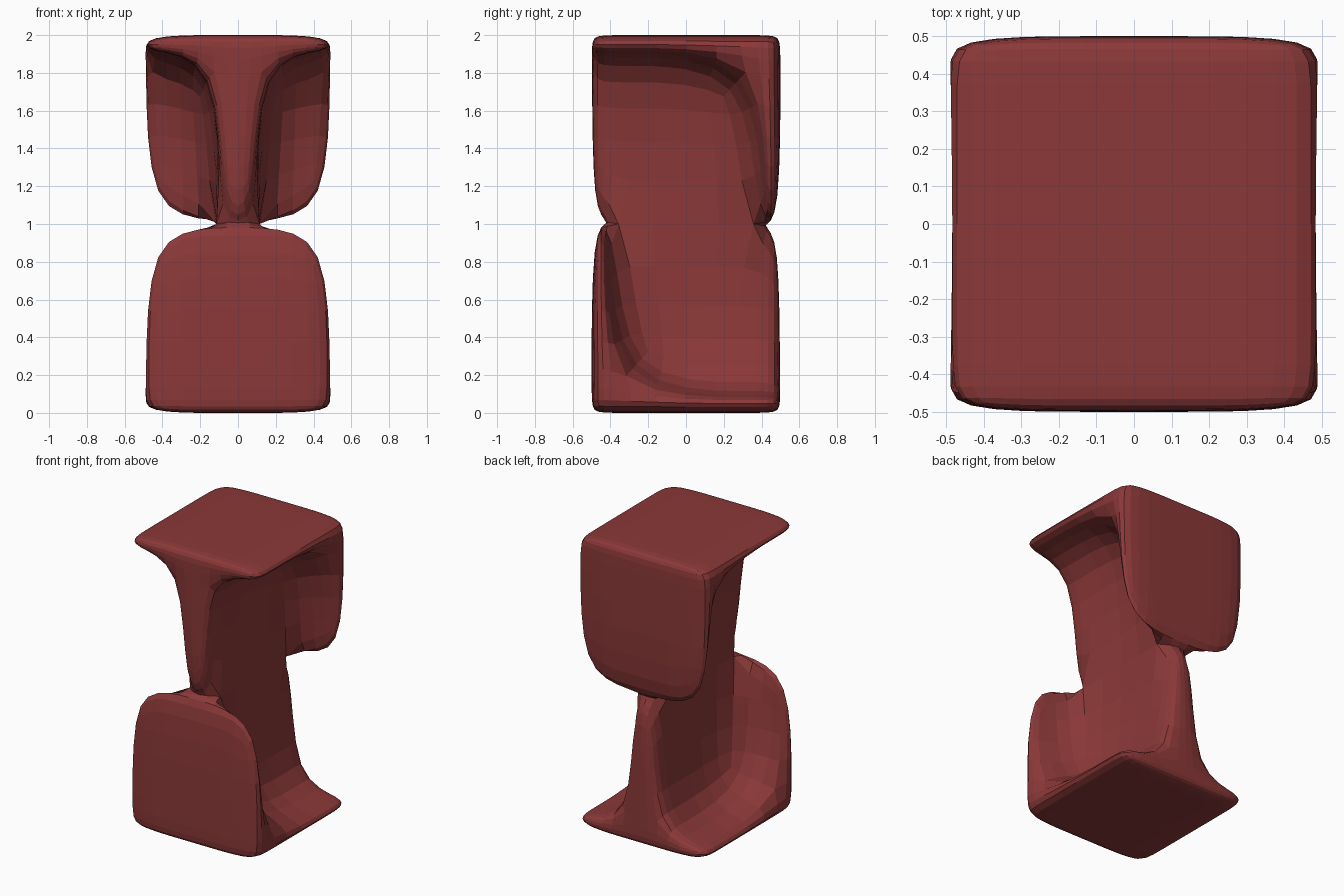
import bpy, bmesh

if "Cube" in bpy.data.objects:
    bpy.data.objects.remove(bpy.data.objects["Cube"])

# Cage grid lines: thin plates/panels and a central web
X = [-0.5, -0.1, 0.1, 0.5]
Y = [-0.5, -0.4, 0.4, 0.5]
Z = [0.0, 0.1, 1.0, 1.9, 2.0]


def filled(i, j, k):
    if not (0 <= i < 3 and 0 <= j < 3 and 0 <= k < 4):
        return False
    web = i == 1
    plate = k in (0, 3)
    front_panel = j == 0 and k < 2
    back_panel = j == 2 and k >= 2
    return web or plate or front_panel or back_panel


def joined(cell, nb):
    # the halves stay separate at mid height along the front and back strips
    split = cell[1] != 1 and {cell[2], nb[2]} == {1, 2}
    return filled(*nb) and not split


bm = bmesh.new()
verts = {}


def vert(i, j, k, upper):
    key = (i, j, k, upper if k == 2 and j in (0, 3) else None)
    if key not in verts:
        verts[key] = bm.verts.new((X[i], Y[j], Z[k]))
    return verts[key]


# Skin the filled cells
for i in range(3):
    for j in range(3):
        for k in range(4):
            if not filled(i, j, k):
                continue
            for axis in range(3):
                for side in (0, 1):
                    cell = (i, j, k)
                    nb = list(cell)
                    nb[axis] += 2 * side - 1
                    if joined(cell, nb):
                        continue
                    a, b = [n for n in range(3) if n != axis]
                    loop = []
                    for da, db in ((0, 0), (1, 0), (1, 1), (0, 1)):
                        p = list(cell)
                        p[axis] += side
                        p[a] += da
                        p[b] += db
                        loop.append(vert(*p, k >= 2))
                    bm.faces.new(loop)
bmesh.ops.recalc_face_normals(bm, faces=bm.faces[:])

mesh = bpy.data.meshes.new("stool_body")
bm.to_mesh(mesh)
bm.free()
body = bpy.data.objects.new("stool_body", mesh)
bpy.context.collection.objects.link(body)

# Soft, faceted rounding
sub = body.modifiers.new("rounding", "SUBSURF")
sub.levels = sub.render_levels = 2

mat = bpy.data.materials.new("dark_red")
mat.diffuse_color = (0.26, 0.04, 0.04, 1)
mat.use_nodes = True
mat.node_tree.nodes["Principled BSDF"].inputs["Base Color"].default_value = mat.diffuse_color
mesh.materials.append(mat)
